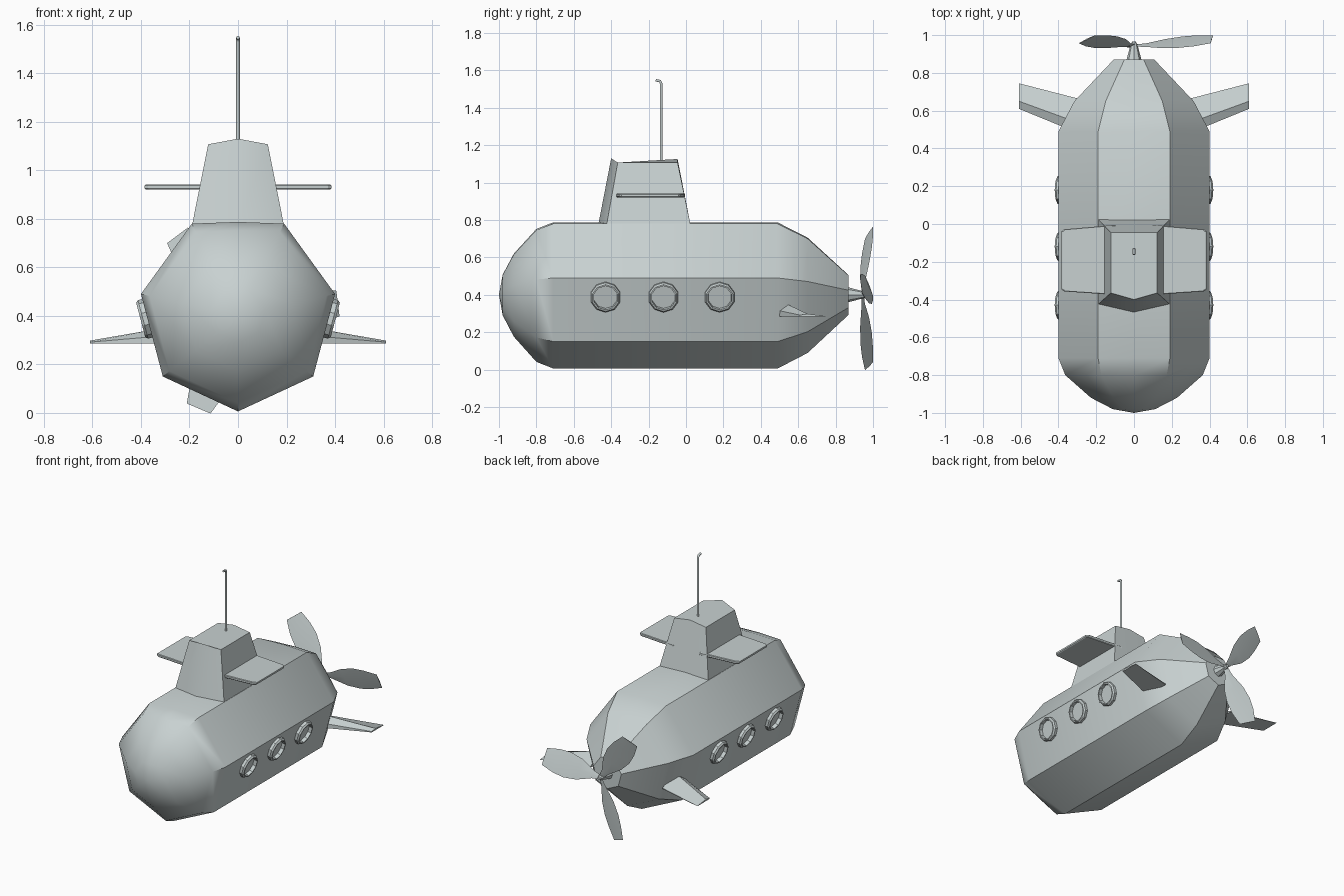
import bpy, bmesh, math
from mathutils import Vector, Matrix

cube = bpy.data.objects.get("Cube")
if cube:
    bpy.data.objects.remove(cube, do_unlink=True)

grey = bpy.data.materials.new("pale grey")
grey.use_nodes = True
grey.diffuse_color = (0.58, 0.64, 0.64, 1)
grey.node_tree.nodes["Principled BSDF"].inputs["Base Color"].default_value = grey.diffuse_color


def finish(obj, smooth=None):
    obj.data.materials.append(grey)
    if smooth:
        bpy.ops.object.select_all(action='DESELECT')
        obj.select_set(True)
        bpy.context.view_layer.objects.active = obj
        bpy.ops.object.shade_smooth_by_angle(angle=math.radians(smooth))
    return obj


def loft(name, rings, smooth=None, caps=True, closed=True):
    """Bridge equal rings of points, merging any ring that shrinks to a point."""
    bm = bmesh.new()
    rows = [[bm.verts.new(p) for p in ring] for ring in rings]
    n = len(rows[0])
    for a, b in zip(rows, rows[1:]):
        for i in range(n if closed else n - 1):
            j = (i + 1) % n
            bm.faces.new((a[i], a[j], b[j], b[i]))
    if caps:
        bm.faces.new(rows[0][::-1])
        bm.faces.new(rows[-1])
    bmesh.ops.remove_doubles(bm, verts=bm.verts, dist=0.0005)
    bmesh.ops.recalc_face_normals(bm, faces=bm.faces)
    mesh = bpy.data.meshes.new(name)
    bm.to_mesh(mesh)
    bm.free()
    obj = bpy.data.objects.new(name, mesh)
    bpy.context.collection.objects.link(obj)
    return finish(obj, smooth)


# Hull: one angular section scaled along the length
AXIS = 0.40
half = [(0.19, 0.38), (0.40, 0.09), (0.31, -0.25)]
section = [(0, 0.387)] + half + [(0, -0.394)] + [(-x, z) for x, z in reversed(half)]
stations = [(-1, 0), (-0.98, 0.28), (-0.92, 0.57), (-0.80, 0.91), (-0.71, 1),
            (0.49, 1), (0.65, 0.79), (0.87, 0.27)]
loft("hull", [[(x * s, y, AXIS + z * s) for x, z in section] for y, s in stations],
     smooth=35, caps=False)
tail_y, tail_s = stations[-1]
loft("hull_tail_plate", [[(x * k, tail_y, AXIS + z * k) for x, z in section]
                         for k in (tail_s, 0)], caps=False)

# Conning tower with a pointed front and a slightly ridged roof
loft("conning_tower", [
    [(0, -0.47, 0.77), (0.19, -0.425, 0.77), (0.19, 0.025, 0.77),
     (0, 0.025, 0.77), (-0.19, 0.025, 0.77), (-0.19, -0.425, 0.77)],
    [(0, -0.40, 1.13), (0.123, -0.365, 1.107), (0.123, -0.045, 1.107),
     (0, -0.045, 1.126), (-0.123, -0.045, 1.107), (-0.123, -0.365, 1.107)]], smooth=30)

# Periscope: bent tube
curve = bpy.data.curves.new("periscope", 'CURVE')
curve.dimensions = '3D'
curve.bevel_depth = 0.008
curve.bevel_resolution = 1
curve.use_fill_caps = True
spline = curve.splines.new('POLY')
path = [(-0.133, 1.1), (-0.133, 1.53), (-0.139, 1.543), (-0.162, 1.547)]
spline.points.add(len(path) - 1)
for p, (y, z) in zip(spline.points, path):
    p.co = (0, y, z, 1)
finish(bpy.data.objects.new("periscope", curve))
bpy.context.collection.objects.link(bpy.data.objects["periscope"])


def tower_fin(name, side):
    # Thin plate with softened rim
    outline = [(0.10, -0.375), (0.37, -0.357), (0.385, -0.345), (0.385, -0.04),
               (0.37, -0.028), (0.10, -0.005)]
    layers = [(0.921, 0.985), (0.925, 1), (0.937, 1), (0.941, 0.985)]
    loft(name, [[(side * x * k, -0.19 + (y + 0.19) * k, z) for x, y in outline]
                for z, k in layers])


def stern_fin(name, side):
    # Wedge section, swept and tapered towards the tip
    rings = []
    for x, front, back, thick in ((0.28, 0.475, 0.66, 0.07), (0.61, 0.61, 0.745, 0.013)):
        chord = back - front
        shape = [(0, 0), (1, 0), (1, 0.1), (0.3, 1), (0, 0.5)]
        rings.append([(side * x, front + u * chord, 0.285 + v * thick) for u, v in shape])
    loft(name, rings)


def porthole(name, side, y):
    # Ring with chamfered rim, tilted to match the hull wall
    normal = Vector((side * 0.34, 0, -0.09)).normalized()
    along = Vector((0, 1, 0))
    up = normal.cross(along)
    centre = Vector((side * 0.374, y, 0.39))
    profile = [(0.082, -0.01), (0.082, 0.018), (0.074, 0.028), (0.066, 0.028),
               (0.064, 0.004), (0, 0.004)]
    rings = []
    for r, d in profile:
        rings.append([centre + normal * d + r * (along * math.cos(a) + up * math.sin(a))
                      for a in (math.tau * (i + 0.5) / 10 for i in range(10))])
    loft(name, rings, caps=False)


for label, side in (("left", 1), ("right", -1)):
    tower_fin(f"{label}_tower_fin", side)
    stern_fin(f"{label}_stern_fin", side)
    for place, y in (("front", -0.43), ("middle", -0.12), ("rear", 0.18)):
        porthole(f"{label}_{place}_porthole", side, y)

# Propeller hub: tapered shaft
loft("propeller_hub", [[(r * math.cos(a), y, AXIS + r * math.sin(a))
                        for a in (math.tau * i / 8 for i in range(8))]
                       for y, r in ((0.86, 0.042), (0.95, 0.018), (0.965, 0.01))])

# Propeller blades: (radius, half width, centre y, half depth)
blade = [(0.0, 0.012, 0.945, 0.006), (0.06, 0.025, 0.947, 0.009), (0.16, 0.066, 0.955, 0.024),
         (0.25, 0.08, 0.963, 0.03), (0.33, 0.073, 0.97, 0.029), (0.415, 0.053, 0.978, 0.021)]
for k in range(3):
    turn = Matrix.Rotation(-math.radians(7 + 120 * k), 4, 'Y')
    rings = []
    for r, w, y, d in blade:
        corners = [(-1, 0), (0, -0.003), (1, 0), (0, 0.003)]
        ring = [turn @ Vector((r, y - t * d + off, t * w)) for t, off in corners]
        rings.append([p + Vector((0, 0, AXIS)) for p in ring])
    loft(f"propeller_blade_{k + 1}", rings, smooth=30)
